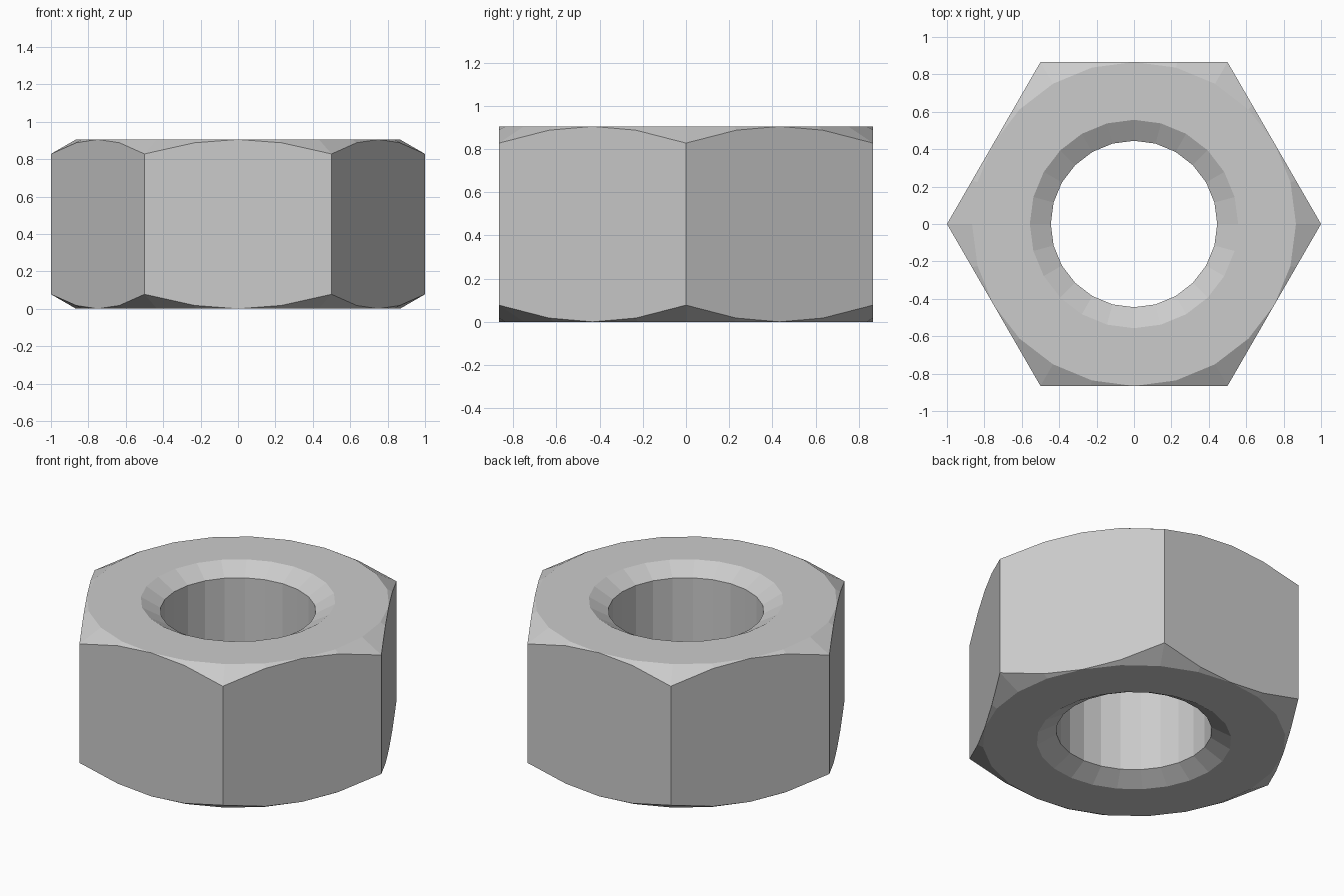
import bpy, bmesh
from math import cos, sin, tan, radians

if "Cube" in bpy.data.objects:
    bpy.data.objects.remove(bpy.data.objects["Cube"])

H = 0.905                 # nut height
A = cos(radians(30))      # distance from centre to each flat
R_BORE, R_SINK = 0.445, 0.557
SLOPE = tan(radians(30))  # chamfer slope
N = 24

bm = bmesh.new()


def ring(radius, depth, top):
    """Ring of N points; radius and depth below the end face depend on the angle."""
    verts = []
    for i in range(N):
        a = i * 360 / N
        r = radius(a)
        d = depth(r)
        verts.append(bm.verts.new((r * cos(radians(a)), r * sin(radians(a)), H - d if top else d)))
    return verts


def hexagon(a):
    return A / cos(radians(a % 60 - 30))


def flat(r):
    return 0.0


# closed cross-section: bore, countersinks, end faces, corner chamfers, flats
def half(top):
    return [
        ring(lambda a: R_BORE, lambda r: (R_SINK - r) * SLOPE, top),
        ring(lambda a: R_SINK, flat, top),
        ring(lambda a: A, flat, top),
        ring(hexagon, lambda r: (r - A) * SLOPE, top),
    ]


rings = half(False) + half(True)[::-1]
for k, lower in enumerate(rings):
    upper = rings[(k + 1) % len(rings)]
    for i in range(N):
        j = (i + 1) % N
        bm.faces.new((lower[i], lower[j], upper[j], upper[i]))

# collapse chamfer where it meets the middle of each flat, merge strips of the flats
bmesh.ops.remove_doubles(bm, verts=bm.verts[:], dist=1e-4)
flats = [e for e in bm.edges
         if abs(e.verts[0].co.z - e.verts[1].co.z) > 0.5
         and e.verts[0].co.xy.length > 0.8
         and e.calc_face_angle(0) < 0.01]
bmesh.ops.dissolve_edges(bm, edges=flats, use_verts=False)
bmesh.ops.recalc_face_normals(bm, faces=bm.faces[:])

mesh = bpy.data.meshes.new("hex_nut")
bm.to_mesh(mesh)
bm.free()
nut = bpy.data.objects.new("hex_nut", mesh)
bpy.context.collection.objects.link(nut)
